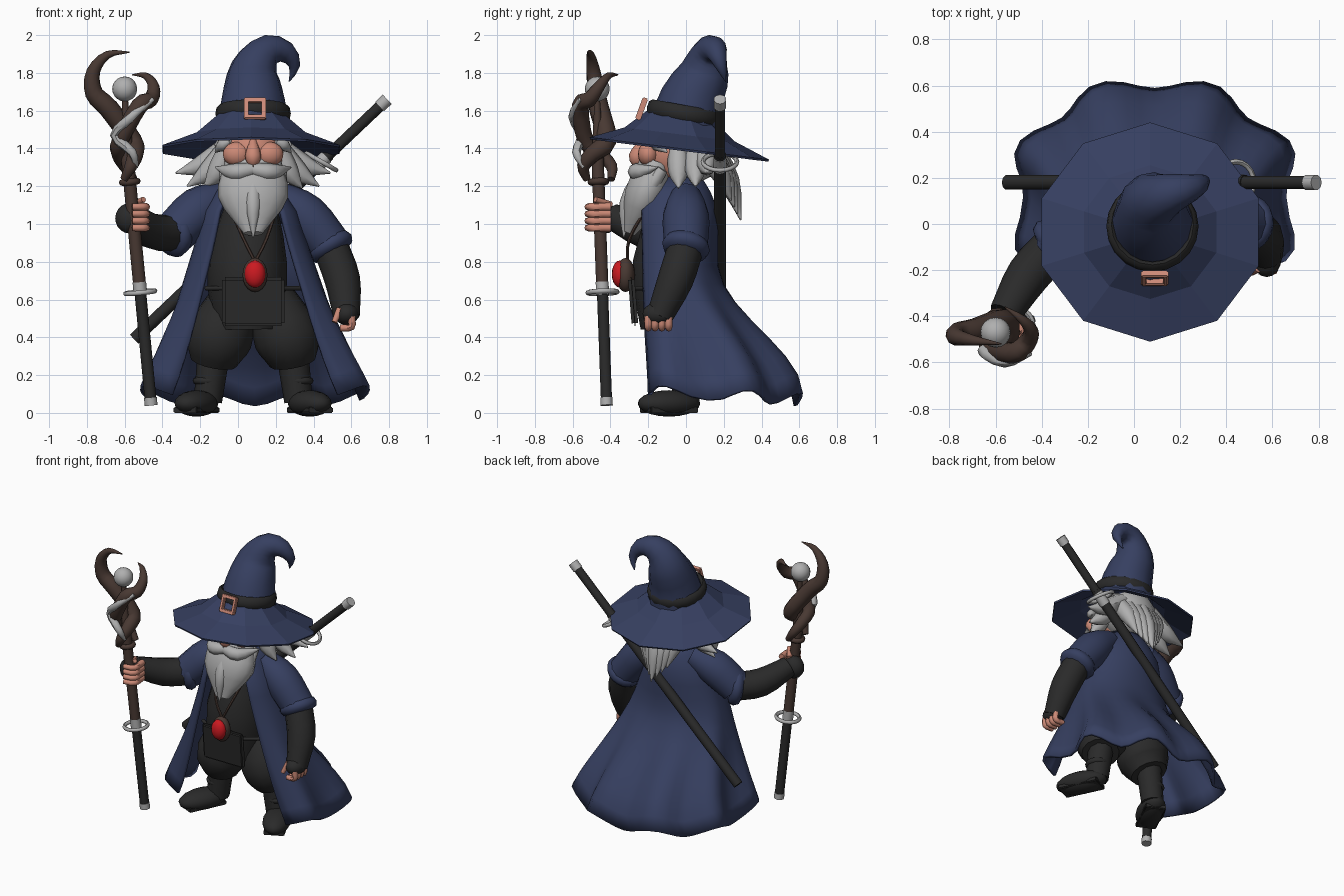
import bpy, bmesh, math
from mathutils import Vector, Matrix, Euler

if "Cube" in bpy.data.objects:
    bpy.data.objects.remove(bpy.data.objects["Cube"])


def material(name, *colour):
    made = bpy.data.materials.new(name)
    made.use_nodes = True
    made.diffuse_color = (*colour, 1)
    made.node_tree.nodes["Principled BSDF"].inputs["Base Color"].default_value = (*colour, 1)
    return made


navy = material("navy cloth", .037, .05, .118)
black = material("dark cloth", .023, .023, .023)
wood = material("dark wood", .065, .04, .032)
silver = material("silver grey", .43, .43, .43)
flesh = material("skin", .6, .25, .18)
copper = material("copper", .62, .26, .19)
ruby = material("red gem", .6, .01, .015)


def finish(name, bm, mat, smooth=True):
    bmesh.ops.recalc_face_normals(bm, faces=bm.faces[:])
    mesh = bpy.data.meshes.new(name)
    bm.to_mesh(mesh)
    bm.free()
    mesh.materials.append(mat)
    made = bpy.data.objects.new(name, mesh)
    bpy.context.collection.objects.link(made)
    bpy.ops.object.select_all(action='DESELECT')
    made.select_set(True)
    bpy.context.view_layer.objects.active = made
    if smooth:
        bpy.ops.object.shade_smooth_by_angle(angle=math.radians(45))
    return made


def bridge(bm, rings, closed=True):
    for lower, upper in zip(rings, rings[1:]):
        count = len(lower)
        for i in range(count if closed else count - 1):
            j = (i + 1) % count
            bm.faces.new((lower[i], lower[j], upper[j], upper[i]))


def turn(count):
    return [math.tau * k / count for k in range(count)]


def tube(name, points, start, end, mat, bulge=0, sides=10, deep=1, steps=3):
    """Sweep an ellipse along a smooth path; radius runs start to end, swelling by bulge."""
    last = len(points) - 1
    knots = [Vector((*p, start + (end - start) * i / last + bulge * math.sin(math.pi * i / last)))
             for i, p in enumerate(points)]
    knots = [2 * knots[0] - knots[1], *knots, 2 * knots[-1] - knots[-2]]
    path = []
    for a, b, c, d in zip(knots, knots[1:], knots[2:], knots[3:]):
        for t in (k / steps for k in range(steps)):
            path.append(b + (c - a) * t / 2 + (2 * a - 5 * b + 4 * c - d) * t * t / 2
                        + (3 * b - a - 3 * c + d) * t ** 3 / 2)
    path.append(knots[-2])
    bm, rings, across = bmesh.new(), [], Vector((1, 0, 0))
    for i, knot in enumerate(path):
        ahead = path[min(i + 1, len(path) - 1)] - path[max(i - 1, 0)]
        ahead = ahead.to_3d().normalized()
        if i == 0 and abs(ahead.x) > .9:
            across = Vector((0, 0, 1))
        across = (across - ahead * across.dot(ahead)).normalized()
        out, radius = ahead.cross(across) * deep, max(knot.w, .003)
        rings.append([bm.verts.new(knot.to_3d() + radius * (across * math.cos(a) + out * math.sin(a)))
                      for a in turn(sides)])
    bridge(bm, rings)
    bm.faces.new(rings[0])
    bm.faces.new(rings[-1])
    return finish(name, bm, mat)


def rod(name, foot, top, begin, stop, radius, mat):
    """Straight piece covering a fraction of the line from foot to top."""
    tube(name, [foot.lerp(top, begin), foot.lerp(top, stop)], radius, radius, mat, steps=1)


def lock(name, root, tip, bow, width=.045):
    """Tapering tuft of hair whose middle is pushed out by bow."""
    root, tip = Vector(root), Vector(tip)
    tube(name, [root, (root + tip) / 2 + Vector(bow), tip], width, .004, silver, bulge=.025, sides=8)


def arc(centre, radius, begin, stop, drift):
    """Points on an upright arc in degrees, drifting along y."""
    points = []
    for t in (k / 4 for k in range(5)):
        a = math.radians(begin + (stop - begin) * t)
        points.append(Vector(centre) + Vector((radius * math.cos(a), drift * (t - .5), radius * math.sin(a))))
    return points


def place(loc, size, tilt=(0, 0, 0)):
    return Matrix.LocRotScale(Vector(loc), Euler(tilt), Vector(size))


def ball(name, loc, size, mat, tilt=(0, 0, 0)):
    bm = bmesh.new()
    bmesh.ops.create_uvsphere(bm, u_segments=16, v_segments=10, radius=1, matrix=place(loc, size, tilt))
    finish(name, bm, mat)


def box(name, loc, size, mat, tilt, bevel=.005):
    bm = bmesh.new()
    bmesh.ops.create_cube(bm, size=1, matrix=place(loc, size, tilt))
    bmesh.ops.bevel(bm, geom=bm.edges[:], offset=bevel, segments=2, affect='EDGES')
    finish(name, bm, mat)


def hoop(name, loc, axis, radius, thick, mat, tall=1):
    frame = Vector(axis).to_track_quat('Z', 'Y')
    bm = bmesh.new()
    rings = [[bm.verts.new(Vector(loc) + frame @ Vector((
        (radius + thick * math.cos(b)) * math.cos(a),
        (radius + thick * math.cos(b)) * math.sin(a), tall * thick * math.sin(b))))
        for b in turn(8)] for a in turn(20)]
    bridge(bm, rings + rings[:1])
    finish(name, bm, mat)


mid = .08  # the body's centre line
sides_of_body = (("left", 1), ("right", -1))

# Open coat, flaring down into a folded, trailing hem
bm, rings = bmesh.new(), []
for row in range(13):
    t = row / 12
    s = max(0, t - .4) / .6
    sweep = s * s * (3 - 2 * s)
    neck = min(1, .5 + .3 * row)
    gap = math.radians(40 + 10 * t)
    ring = []
    for i in range(41):
        a = gap + (math.tau - 2 * gap) * i / 40
        fold = .065 * sweep * math.cos(8 * a)
        c, size = math.cos(a), neck * (1 - fold)
        depth = (.24 + .24 * sweep) * c ** .65 if c > 0 else (.19 + .27 * sweep) * c
        ring.append(bm.verts.new((.06 + .03 * t + size * (.2 + .4 * t ** 1.3) * math.sin(a),
                                  .18 * sweep - .03 - size * depth,
                                  1.26 - 1.16 * t - fold / 2 + .03 * sweep * c)))
    rings.append(ring)
bridge(bm, rings, closed=False)
solid = finish("coat", bm, navy).modifiers.new("thickness", 'SOLIDIFY')
solid.thickness, solid.offset = .02, 0

# Tunic and apron
tube("tunic", [(.05, -.06, .45), (.05, -.07, .8), (mid, -.02, 1.25)], .18, .1, black, bulge=.07, sides=16)
box("apron", (mid, -.28, .59), (.33, .035, .26), black, (.08, 0, 0), .015)
tube("belt_cord", [(mid - .25, -.16, .66), (mid, -.3, .66), (mid + .25, -.16, .66)], .012, .012, black)

# Legs and boots
for side, s in sides_of_body:
    ankle, toe = mid + s * .24, mid + s * .3
    tube(side + "_trouser", [(mid + s * .1, 0, .6), (mid + s * .18, -.03, .4), (mid + s * .21, 0, .27)],
         .13, .125, black, bulge=.05, sides=14)
    tube(side + "_shin", [(ankle - s * .03, 0, .3), (ankle, 0, .06)], .085, .075, black)
    hoop(side + "_boot_top", (ankle, 0, .17), (0, 0, 1), .06, .02, black)
    ball(side + "_boot", (toe, -.09, .05), (.095, .18, .07), black, (0, 0, s * .45))
    box(side + "_boot_sole", (toe, -.09, .015), (.14, .28, .03), black, (0, 0, s * .45))

# Arms with rolled cuffs: the right one holds the staff, the left one hangs
poses = {"right": ((-.06, .02, 1.15), (-.34, -.09, .95), (-.56, -.39, 1.04)),
         "left": ((.21, 0, 1.15), (.49, 0, .88), (.575, -.14, .51))}
for side, pose in poses.items():
    shoulder, elbow, wrist = (Vector(p) for p in pose)
    upper, fore = elbow - shoulder, wrist - elbow
    bend = (upper.normalized() - fore.normalized()) * .04
    tube(side + "_sleeve", [shoulder, shoulder.lerp(elbow, .5) + Vector((0, 0, .03)), elbow],
         .08, .115, navy, bulge=.025, sides=12)
    hoop(side + "_cuff", elbow, upper + fore, .085, .043, navy)
    tube(side + "_forearm", [elbow, elbow.lerp(wrist, .5) + bend, wrist], .095, .07, black, bulge=.012, sides=12)
ball("right_glove", (-.575, -.425, 1.03), (.075, .065, .08), black)
ball("left_glove", (.575, -.145, .525), (.065, .085, .06), black)
for i in range(4):
    z, y = .98 + .037 * i, -.2 + .036 * i
    tube("right_finger", [(-.495, -.4, z), (-.49, -.5, z), (-.56, -.52, z)], .022, .018, flesh, sides=8)
    tube("left_finger", [(.6, y, .51), (.6, y, .455), (.54, y, .45)], .021, .018, flesh, sides=8)
tube("right_thumb", [(-.56, -.4, 1.1), (-.5, -.48, 1.13)], .02, .015, flesh, sides=8)
tube("left_thumb", [(.54, -.19, .55), (.51, -.21, .48)], .02, .015, flesh, sides=8)

# Head and facial hair
ball("face", (mid, -.06, 1.38), (.165, .19, .17), flesh)
ball("hair_cap", (mid, .03, 1.39), (.195, .18, .17), silver)
tube("nose", [(mid, -.22, 1.44), (mid, -.26, 1.36), (mid, -.25, 1.31)], .02, .025, flesh, bulge=.02, sides=8)
for side, s in sides_of_body:
    ball(side + "_cheek", (mid + s * .085, -.2, 1.37), (.075, .055, .065), flesh)
    lock(side + "_eyebrow", (mid + s * .12, -.18, 1.44), (mid + s * .2, -.1, 1.38), (0, -.01, .01), .015)
    lock(side + "_moustache", (mid, -.26, 1.29), (mid + s * .2, -.15, 1.3), (0, -.05, -.02), .035)
    # Flicked locks beside the face
    for reach, drop in ((.41, .15), (.35, .22), (.26, .23)):
        back = reach - .3
        lock(side + "_hair", (mid + s * .12, back, 1.42), (mid + s * reach, back, 1.42 - drop),
             (0, 0, -.03), .055)

# Beard with overlapping locks, and hair down the back
tube("beard", [(mid, -.15, 1.33), (mid, -.22, 1.14), (mid, -.3, .95)],
     .15, .05, silver, bulge=.085, sides=14, deep=.6)
for i in range(-3, 4):
    x, rise = mid + i * .05, .035 * abs(i)
    lock("beard_lock", (x, rise - .23, 1.29), (x - i * .012, rise - .33, .93 + rise), (0, -.03, 0), .03)
    lock("back_lock", (x, .13 - rise / 2, 1.43), (x - i * .02, .29 - rise / 2, 1.02 + rise), (0, .02, 0), .055)

# Hat: ten-sided brim, curling crown, band and buckle
bm, rings = bmesh.new(), []
for radius, z in ((.17, 1.58), (.29, 1.475), (.475, 1.4)):
    rings.append([bm.verts.new((mid - .01 + 1.04 * radius * math.sin(a), radius * math.cos(a) - .035,
                                z - radius * math.cos(a) / 8)) for a in turn(10)])
bridge(bm, rings)
finish("hat_brim", bm, navy, smooth=False).modifiers.new("thickness", 'SOLIDIFY').thickness = .012
tube("hat_crown", [(mid, -.01, 1.5), (mid, .03, 1.66), (mid, .09, 1.78)]
     + arc((.2, .16, 1.825), .1, 160, -45, .1), .195, .003, navy, sides=12, steps=2)
hoop("hat_band", (mid, -.01, 1.585), (0, .18, 1), .178, .022, black, tall=2)
lean = (-.35, 0, 0)
for s in (-1, 1):
    box("buckle_side", (.09 + s * .047, -.235, 1.61), (.024, .03, .115), copper, lean)
    box("buckle_bar", (.09, s * .017 - .235, 1.61 + s * .046), (.115, .03, .024), copper, lean)

# Pendant
ball("pendant_mount", (.09, -.32, .73), (.066, .05, .09), wood)
ball("pendant_gem", (.09, -.35, .735), (.055, .043, .072), ruby)
for s in (-1, 1):
    tube("pendant_cord", [(.09, -.31, .8), (.09 + s * .06, -.3, .92), (mid + s * .13, -.2, 1.1)],
         .009, .009, wood, sides=6)

# Sword slung across the back
tip, pommel = Vector((-.55, .18, .39)), Vector((.79, .18, 1.66))
rod("sword_sheath", tip, pommel, 0, .77, .033, black)
rod("sword_grip", tip, pommel, .75, .98, .029, black)
rod("sword_pommel", tip, pommel, .97, 1, .034, silver)
rod("sword_collar", tip, pommel, .71, .76, .037, silver)
hoop("sword_guard", tip.lerp(pommel, .74), (.5, 0, .87), .09, .012, silver)

# Staff: sheathed foot, shaft and knot
foot, fork = Vector((-.46, -.42, .04)), Vector((-.59, -.47, 1.4))
rod("staff_tip", foot, fork, 0, .03, .034, silver)
rod("staff_sheath", foot, fork, .02, .45, .031, black)
rod("staff_collar", foot, fork, .43, .48, .036, silver)
rod("staff_shaft", foot, fork, .46, .96, .034, wood)
hoop("staff_guard", foot.lerp(fork, .44), fork - foot, .078, .013, silver)
hoop("staff_knot", foot.lerp(fork, .87), fork - foot, .04, .018, wood)

# Staff head: vines winding up the shaft, then curling around an orb
orb = Vector((-.6, -.47, 1.715))
tube("staff_stem", [foot.lerp(fork, .95), orb], .035, .012, wood)
ball("staff_orb", orb, (.066, .066, .066), silver)


def vine(phase):
    return [foot.lerp(fork, .88 + .05 * k) + Vector((.045 * math.cos(phase + k), .08 * math.sin(phase + k), 0))
            for k in range(4)]


tube("staff_crescent", vine(4) + arc((-.615, -.49, 1.755), .16, 245, 75, -.06), .02, .003, wood, bulge=.042)
tube("staff_hook", vine(1) + arc((-.53, -.46, 1.71), .085, -85, 110, .2), .02, .003, wood, bulge=.034)
tube("staff_silver_vine", [(-.54, -.54, 1.3), (-.56, -.58, 1.38), (-.65, -.55, 1.47), (-.56, -.6, 1.57),
                           (-.45, -.56, 1.66)], .012, .012, silver, bulge=.016, sides=8)
